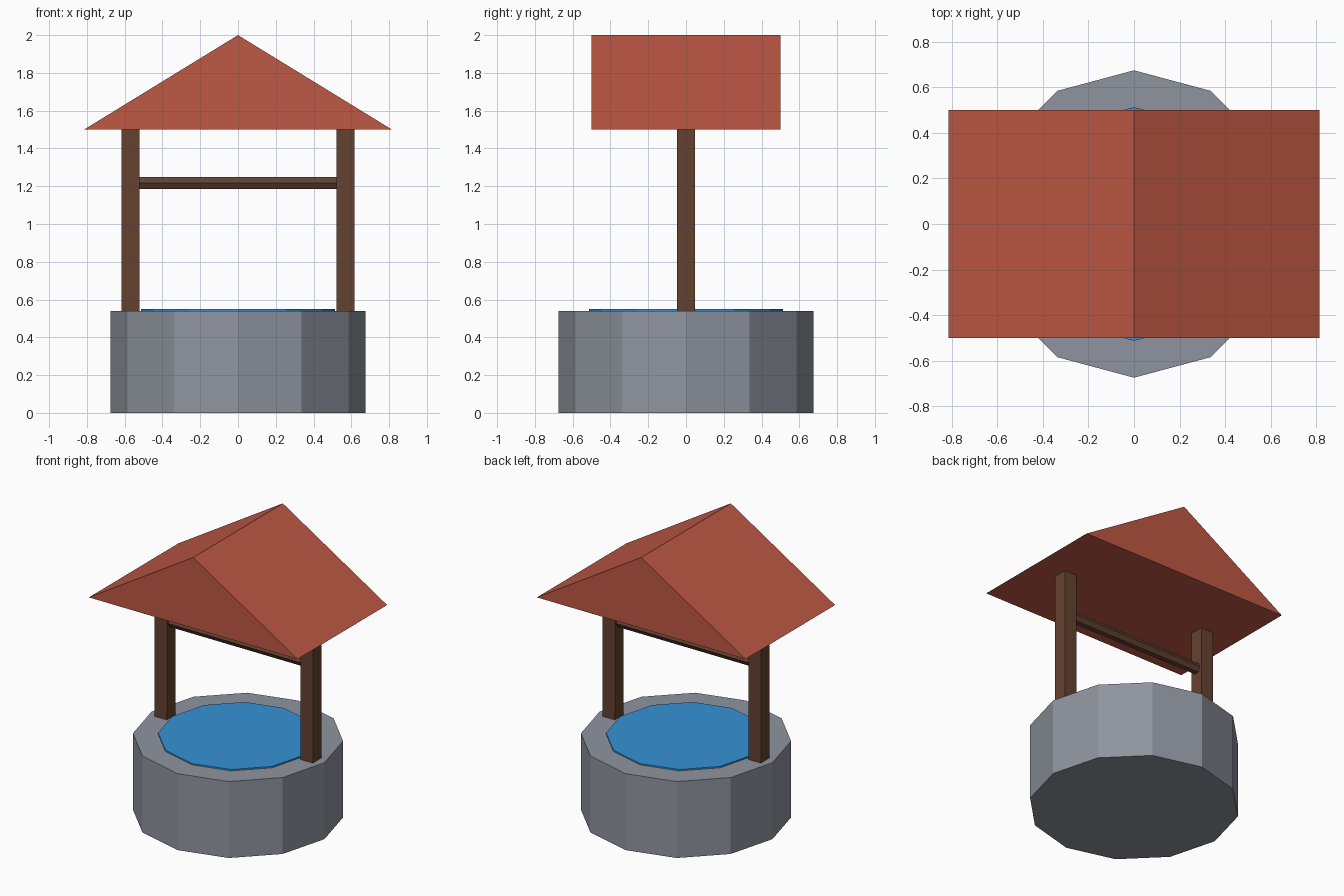
import bpy
import bmesh
from math import radians
from mathutils import Matrix

if "Cube" in bpy.data.objects:
    bpy.data.objects.remove(bpy.data.objects["Cube"], do_unlink=True)


def make_material(name, srgb):
    """Flat material from 0-255 display values, stored as linear."""
    colour = [((c / 255 + 0.055) / 1.055) ** 2.4 for c in srgb] + [1.0]
    mat = bpy.data.materials.new(name)
    mat.use_nodes = True
    mat.diffuse_color = colour
    bsdf = mat.node_tree.nodes["Principled BSDF"]
    bsdf.inputs["Base Color"].default_value = colour
    bsdf.inputs["Roughness"].default_value = 0.9
    return mat


stone = make_material("grey_stone", (143, 148, 158))
water = make_material("blue_water", (54, 146, 214))
wood = make_material("brown_wood", (100, 66, 48))
tile = make_material("red_tile", (190, 88, 68))


def add_object(name, bm, mat):
    bmesh.ops.recalc_face_normals(bm, faces=bm.faces)
    mesh = bpy.data.meshes.new(name)
    bm.to_mesh(mesh)
    bm.free()
    mesh.materials.append(mat)
    obj = bpy.data.objects.new(name, mesh)
    bpy.context.collection.objects.link(obj)
    return obj


def prism(name, sides, radius, length, centre, mat, turn=Matrix()):
    """Closed regular prism, upright unless turned."""
    bm = bmesh.new()
    bmesh.ops.create_cone(bm, cap_ends=True, segments=sides, radius1=radius,
                          radius2=radius, depth=length,
                          matrix=Matrix.Translation(centre) @ turn)
    return add_object(name, bm, mat)


def box(name, size, centre, mat):
    bm = bmesh.new()
    bmesh.ops.create_cube(bm, size=1, matrix=Matrix.Translation(centre)
                          @ Matrix.Diagonal((*size, 1)))
    return add_object(name, bm, mat)


# Twelve-sided stone base with a water disc just above its top
prism("stone_base", 12, 0.675, 0.54, (0, 0, 0.27), stone)
prism("water", 12, 0.513, 0.05, (0, 0, 0.525), water)

# Posts carrying the roof
for side, x in (("left", 0.57), ("right", -0.57)):
    box(side + "_post", (0.096, 0.096, 0.97), (x, 0, 1.02), wood)

# Six-sided crossbar with corners facing front and back
prism("crossbar", 6, 0.036, 1.08, (0, 0, 1.217), wood,
      Matrix.Rotation(radians(90), 4, "Y"))

# Solid gable roof: triangular profile swept from front to back
bm = bmesh.new()
profile = [bm.verts.new((x, -0.5, z))
           for x, z in ((-0.815, 1.5), (0.815, 1.5), (0, 2))]
front = bm.faces.new(profile)
swept = bmesh.ops.extrude_face_region(bm, geom=[front], use_keep_orig=True)
bmesh.ops.translate(bm, vec=(0, 1, 0),
                    verts=[v for v in swept["geom"]
                           if isinstance(v, bmesh.types.BMVert)])
add_object("roof", bm, tile)
